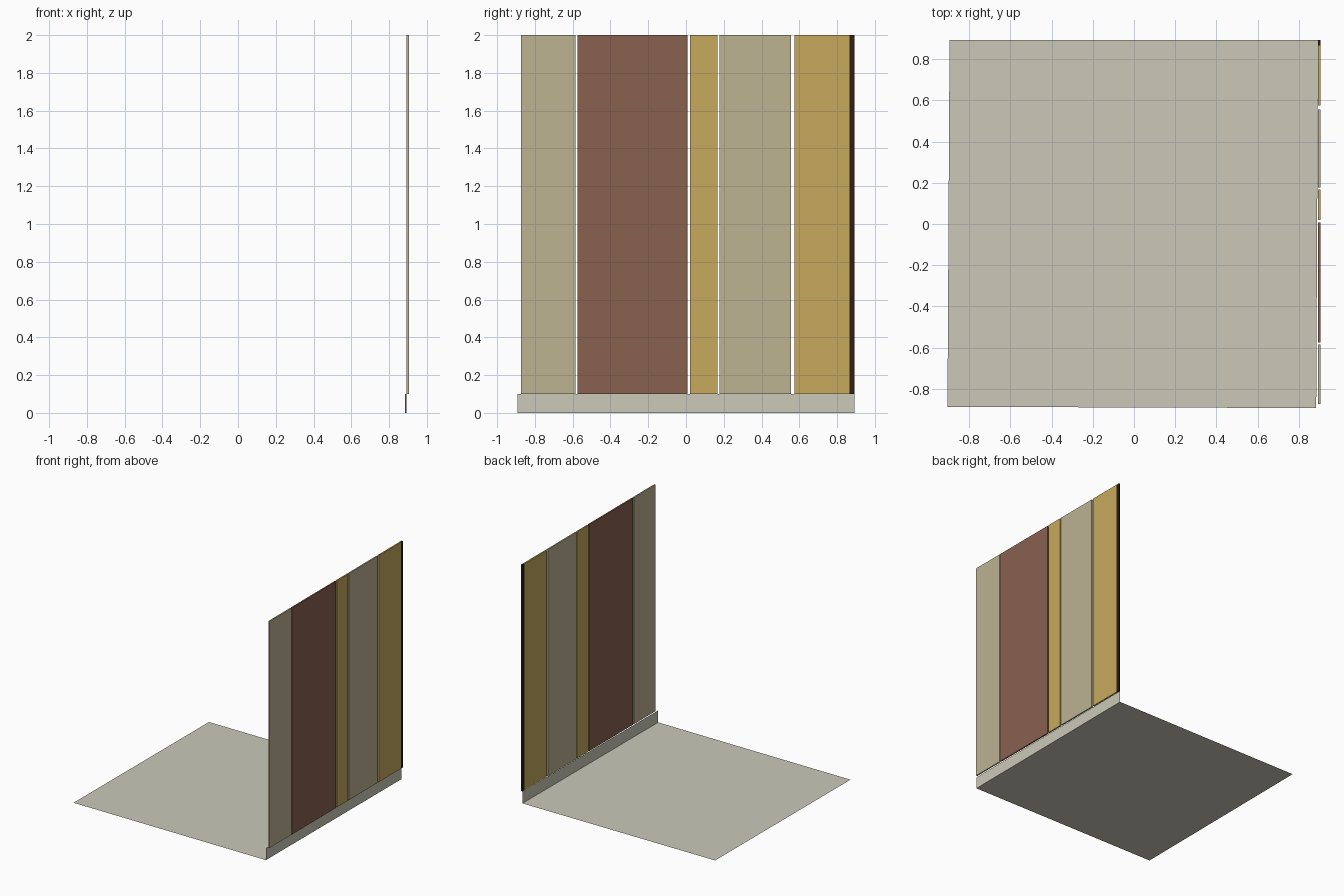
import bpy
import bmesh

cube = bpy.data.objects.get("Cube")
if cube:
    bpy.data.objects.remove(cube, do_unlink=True)


def linear(c):
    c /= 255
    return c / 12.92 if c <= 0.04045 else ((c + 0.055) / 1.055) ** 2.4


def material(name, *rgb):
    colour = [linear(c) for c in rgb] + [1]
    mat = bpy.data.materials.new(name)
    mat.use_nodes = True
    mat.diffuse_color = colour
    bsdf = mat.node_tree.nodes["Principled BSDF"]
    bsdf.inputs["Base Color"].default_value = colour
    bsdf.inputs["Roughness"].default_value = 0.8
    return mat


stone = material("pale stone", 203, 201, 185)
beige = material("beige", 189, 179, 146)
brown = material("red brown", 137, 97, 79)
gold = material("ochre", 198, 170, 92)
dark = material("dark brown", 45, 32, 20)


def add_object(name, bm, mat):
    mesh = bpy.data.meshes.new(name)
    bm.to_mesh(mesh)
    bm.free()
    mesh.materials.append(mat)
    obj = bpy.data.objects.new(name, mesh)
    bpy.context.collection.objects.link(obj)


def quad(name, corners, mat):
    bm = bmesh.new()
    bm.faces.new([bm.verts.new(c) for c in corners])
    add_object(name, bm, mat)


def box(name, lo, hi, mat):
    bm = bmesh.new()
    bmesh.ops.create_cube(bm, size=1)
    for v in bm.verts:
        v.co = [(a + b) / 2 + c * (b - a) for a, b, c in zip(lo, hi, v.co)]
    add_object(name, bm, mat)


# Floor sheet and skirting, both turned very slightly
front_right = (0.884, -0.893)
back_right = (0.893, 0.892)
quad("floor", [(-0.905, -0.887, 0), (*front_right, 0),
               (*back_right, 0), (-0.895, 0.893, 0)], stone)
quad("skirting", [(*front_right, 0), (*back_right, 0),
                  (*back_right, 0.1), (*front_right, 0.1)], stone)

# Upright wall panels with narrow open gaps
panels = [
    ("front_panel", -0.873, -0.585, beige),
    ("wide_panel", -0.574, 0.008, brown),
    ("narrow_panel", 0.02, 0.167, gold),
    ("middle_panel", 0.178, 0.556, beige),
    ("back_panel", 0.574, 0.865, gold),
    ("end_post", 0.865, 0.892, dark),
]
for name, y0, y1, mat in panels:
    box(name, (0.893, y0, 0.1), (0.905, y1, 2), mat)
